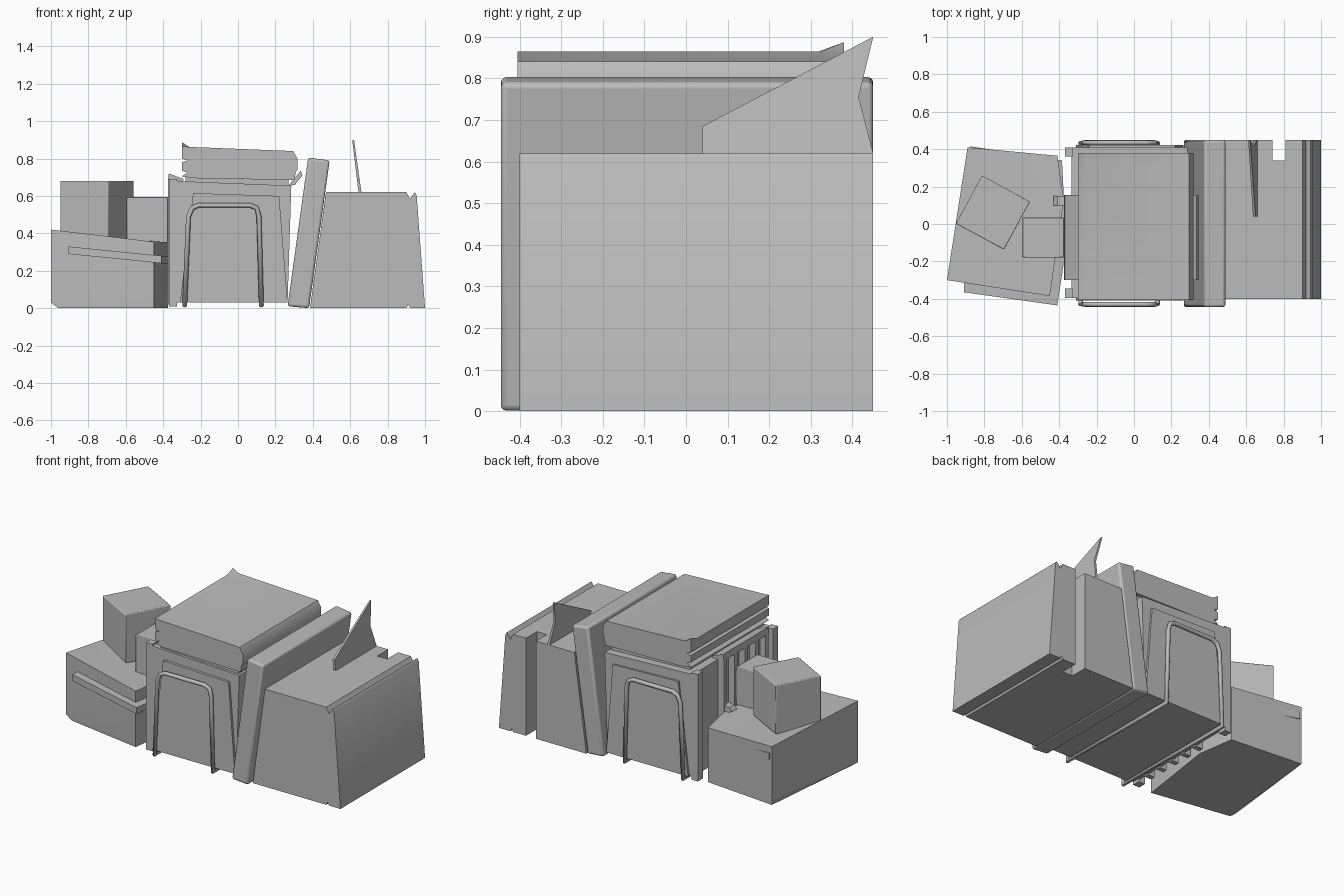
import bpy, bmesh, math
from mathutils import Vector, Matrix

cube = bpy.data.objects.get("Cube")
if cube:
    bpy.data.objects.remove(cube, do_unlink=True)

grey = bpy.data.materials.new("plain grey")
grey.use_nodes = True
tone = (0.5, 0.5, 0.5, 1)
grey.diffuse_color = tone
grey.node_tree.nodes["Principled BSDF"].inputs["Base Color"].default_value = tone


def finish(name, bm, bevel=0.0, segments=2):
    """Turn a bmesh into a named object, optionally with softened edges."""
    bmesh.ops.recalc_face_normals(bm, faces=bm.faces)
    mesh = bpy.data.meshes.new(name)
    bm.to_mesh(mesh)
    bm.free()
    mesh.materials.append(grey)
    ob = bpy.data.objects.new(name, mesh)
    bpy.context.collection.objects.link(ob)
    if bevel:
        mod = ob.modifiers.new("soft edges", 'BEVEL')
        mod.width, mod.segments = bevel, segments
    return ob


def loft(name, rings, bevel=0.0, segments=2):
    """Skin equal-length rings of points and cap both ends."""
    bm = bmesh.new()
    loops = [[bm.verts.new(p) for p in ring] for ring in rings]
    for a, b in zip(loops, loops[1:]):
        for i in range(len(a)):
            j = (i + 1) % len(a)
            bm.faces.new((a[i], a[j], b[j], b[i]))
    bm.faces.new(loops[0])
    bm.faces.new(loops[-1])
    return finish(name, bm, bevel, segments)


def front_prism(name, profile, y0, y1, bevel=0.0, segments=2):
    return loft(name, [[(x, y, z) for x, z in profile] for y in (y0, y1)], bevel, segments)


def box(name, lo, hi, turn=0.0, bevel=0.0):
    lo, hi = Vector(lo), Vector(hi)
    bm = bmesh.new()
    bmesh.ops.create_cube(bm, size=1)
    bm.transform(Matrix.Translation((lo + hi) / 2)
                 @ Matrix.Rotation(math.radians(turn), 4, 'Z')
                 @ Matrix.Diagonal((*(hi - lo), 1)))
    return finish(name, bm, bevel)


# Large tapered crate with grooves and a slot cut in its back
crate = front_prism("large_crate", [
    (0.385, 0), (0.90, 0), (0.91, 0.02), (0.92, 0), (1.0, 0), (0.955, 0.605),
    (0.945, 0.62), (0.92, 0.585), (0.90, 0.62), (0.47, 0.62)], -0.40, 0.45)
cutter = box("slot_cutter", (0.74, 0.34, -0.1), (0.81, 0.6, 0.8))
cutter.hide_render = True
cut = crate.modifiers.new("slot", 'BOOLEAN')
cut.object = cutter
cut.solver = 'EXACT'
bpy.context.view_layer.objects.active = crate
bpy.ops.object.modifier_apply(modifier=cut.name)
bpy.data.objects.remove(cutter, do_unlink=True)

# Thin pointed fin standing on the crate, leaning inwards with height
fin = [(0.04, 0.62), (0.04, 0.685), (0.45, 0.90), (0.415, 0.755), (0.45, 0.62)]
loft("fin", [[(0.652 - 0.13 * (z - 0.62) + side * (0.005 + 0.01 * (0.9 - z)), y, z)
              for y, z in fin] for side in (-1, 1)])

# Leaning board with a rounded front edge
front_prism("leaning_board", [(0.265, 0.01), (0.38, 0), (0.49, 0.79), (0.375, 0.805)],
            -0.445, 0.45, 0.014, 3)

# Middle case with sloped panels on front and back
front_prism("case_body", [(-0.335, 0.03), (0.265, 0.03), (0.285, 0.655), (-0.335, 0.68)],
            -0.395, 0.41)
for name, y0, y1 in (("front_panel", -0.41, -0.39), ("back_panel", 0.405, 0.422)):
    front_prism(name, [(-0.31, 0.03), (0.265, 0.03), (0.22, 0.60), (-0.24, 0.615)], y0, y1)

# Side rack: corner posts, ribs and a top rail
for name, y in (("front_post", -0.37), ("back_post", 0.385)):
    box(name, (-0.37, y - 0.025, 0.01), (-0.325, y + 0.025, 0.69))
for i in range(5):
    y = -0.28 + i * 0.105
    box(f"rack_rib_{i + 1}", (-0.375, y - 0.015, 0.02), (-0.325, y + 0.015, 0.68))
front_prism("rack_rail", [(-0.375, 0.68), (-0.30, 0.66), (-0.29, 0.69), (-0.37, 0.72)], -0.30, 0.155)
front_prism("rack_clip", [(-0.43, 0.37), (-0.34, 0.33), (-0.34, 0.40), (-0.41, 0.39)], 0.10, 0.15)

# Folded flap on the other side of the case
front_prism("side_flap", [(0.27, 0.655), (0.305, 0.66), (0.345, 0.71), (0.335, 0.735)], -0.30, 0.155)

# Padded lid: creased left side, back left corner curled up
lid = [(-0.30, 0.705), (-0.24, 0.695), (0.30, 0.685), (0.31, 0.73), (0.318, 0.74),
       (0.318, 0.80), (0.295, 0.84), (-0.26, 0.862), (-0.30, 0.865), (-0.30, 0.80),
       (-0.27, 0.79), (-0.30, 0.78), (-0.30, 0.735), (-0.27, 0.725)]
rings = []
for y, curl in ((-0.405, 0), (0.32, 0), (0.38, 0.022)):
    rings.append([(x, y, z + (curl if z > 0.85 and x < -0.28 else 0)) for x, z in lid])
loft("padded_lid", rings)
front_prism("lid_support", [(-0.28, 0.65), (0.27, 0.64), (0.27, 0.70), (-0.28, 0.71)], -0.38, 0.36)

# Tube frame running up both faces and under the case
curve = bpy.data.curves.new("tube_frame", 'CURVE')
curve.dimensions = '3D'
curve.bevel_depth = 0.013
curve.bevel_resolution = 2
arch = [(-0.285, 0.014), (-0.265, 0.49), (-0.245, 0.535), (-0.21, 0.55),
        (0.065, 0.55), (0.10, 0.535), (0.112, 0.49), (0.125, 0.014)]
path = [(x, -0.43, z) for x, z in arch] + [(x, 0.435, z) for x, z in reversed(arch)]
spline = curve.splines.new('POLY')
spline.points.add(len(path) - 1)
for point, p in zip(spline.points, path):
    point.co = (*p, 1)
spline.use_cyclic_u = True
curve.materials.append(grey)
tube = bpy.data.objects.new("tube_frame", curve)
bpy.context.collection.objects.link(tube)

# Low chest with a sagging top
plan = [(-1.0, -0.30), (-0.45, -0.385), (-0.375, 0.13), (-0.41, 0.365), (-0.89, 0.41)]
top = [0.42, 0.355, 0.36, 0.345, 0.37]
bm = bmesh.new()
foot = [bm.verts.new((x + 0.04 * (x < -0.95), y, 0)) for x, y in plan]
hem = [bm.verts.new((x, y, 0.03)) for x, y in plan]
rim = [bm.verts.new((x, y, z)) for (x, y), z in zip(plan, top)]
dip = bm.verts.new((-0.68, 0.02, 0.365))
bm.faces.new(foot)
for i in range(5):
    j = (i + 1) % 5
    bm.faces.new((foot[i], foot[j], hem[j], hem[i]))
    bm.faces.new((hem[i], hem[j], rim[j], rim[i]))
    bm.faces.new((rim[i], rim[j], dip))
chest = finish("low_chest", bm)

# Tilted strip standing proud of the chest
strip = [(-0.91, -0.365), (-0.41, -0.435), (-0.362, -0.12), (-0.385, 0.34), (-0.875, 0.415)]
loft("chest_strip", [[(x, y, 0.3 - 0.1 * (x + 0.91) + dz) for x, y in strip] for dz in (-0.01, 0.03)])

# Stacked blocks
box("large_block", (-0.90, -0.085, 0.37), (-0.608, 0.207, 0.68), -28.5, 0.005)
box("small_block", (-0.595, -0.18, 0.35), (-0.375, 0.035, 0.595), 0, 0.004)

# Smooth shading with crisp edges
for ob in bpy.context.scene.objects:
    ob.select_set(ob.type == 'MESH')
bpy.context.view_layer.objects.active = chest
bpy.ops.object.shade_smooth_by_angle(angle=math.radians(30))
